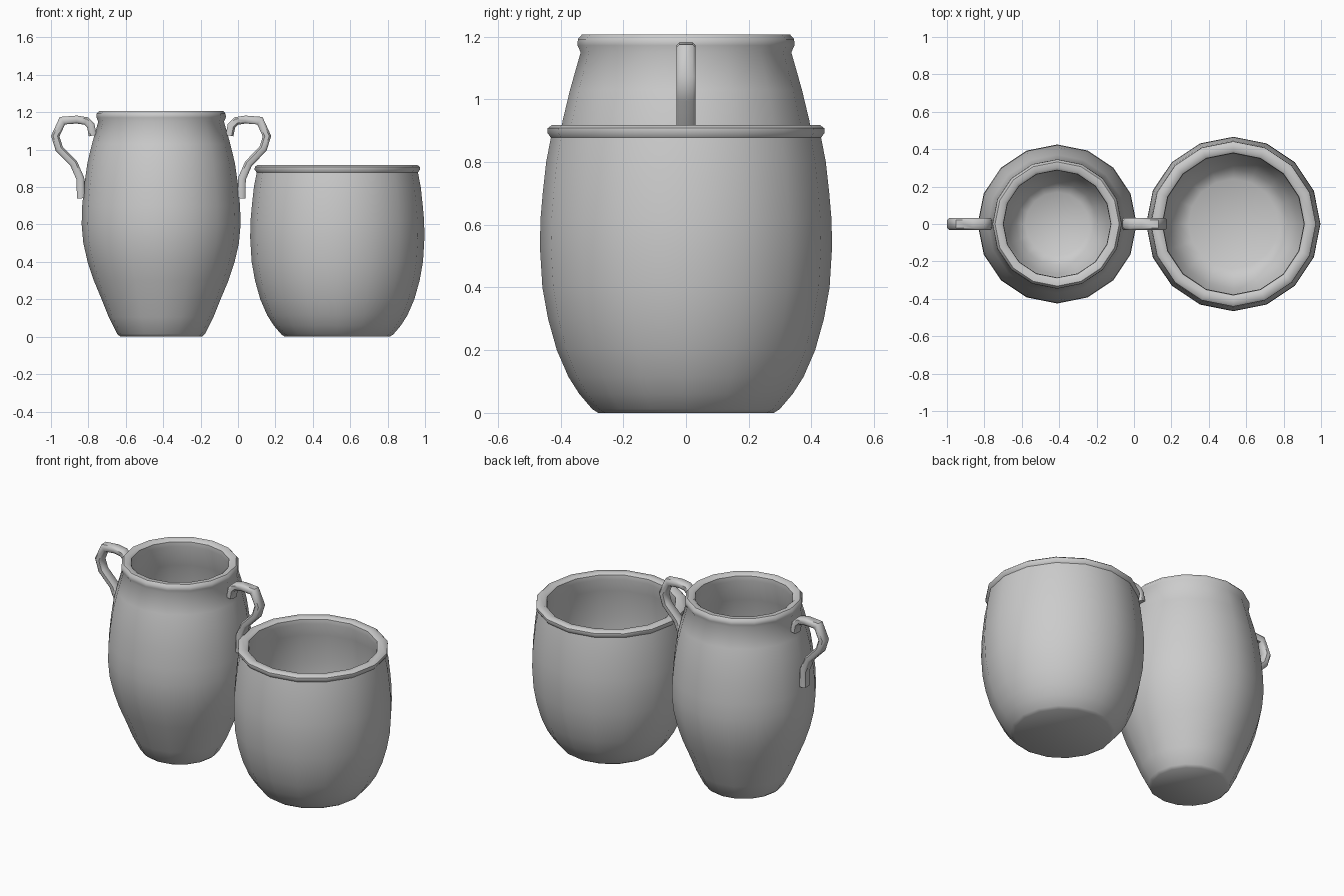
import bpy, bmesh, math
from mathutils import Vector

if "Cube" in bpy.data.objects:
    bpy.data.objects.remove(bpy.data.objects["Cube"])

clay = bpy.data.materials.new("light grey clay")
clay.diffuse_color = (0.6, 0.6, 0.6, 1)
clay.use_nodes = True
clay.node_tree.nodes["Principled BSDF"].inputs["Base Color"].default_value = clay.diffuse_color


def finish(bm, name, x):
    bmesh.ops.recalc_face_normals(bm, faces=bm.faces[:])
    me = bpy.data.meshes.new(name)
    bm.to_mesh(me)
    bm.free()
    me.materials.append(clay)
    ob = bpy.data.objects.new(name, me)
    ob.location.x = x
    bpy.context.collection.objects.link(ob)
    bpy.ops.object.select_all(action='DESELECT')
    bpy.context.view_layer.objects.active = ob
    ob.select_set(True)
    bpy.ops.object.shade_smooth_by_angle(angle=math.radians(45))
    return ob


def skin(bm, rings):
    """Bridge a list of closed vertex rings and cap both ends."""
    for a, b in zip(rings, rings[1:]):
        n = len(a)
        for i in range(n):
            bm.faces.new((a[i], a[(i + 1) % n], b[(i + 1) % n], b[i]))
    bm.faces.new(rings[0])
    bm.faces.new(rings[-1])


def pot(name, x, profile, sides=16):
    bm = bmesh.new()
    ang = [2 * math.pi * i / sides for i in range(sides)]
    rings = [[bm.verts.new((r * math.cos(a), r * math.sin(a), z)) for a in ang]
             for r, z in profile]
    skin(bm, rings)
    finish(bm, name, x)


def handle(name, x, path, side):
    """Sweep a chamfered rectangle along a path in the xz plane."""
    bm = bmesh.new()
    w, t, c = 0.031, 0.021, 0.010
    section = [(w, t - c), (w - c, t), (c - w, t), (-w, t - c),
               (-w, c - t), (c - w, -t), (w - c, -t), (w, c - t)]
    pts = [Vector((px * side, 0, pz)) for px, pz in path]
    rings = []
    for i, p in enumerate(pts):
        d0 = (p - pts[i - 1]).normalized() if i else (pts[1] - p).normalized()
        d1 = (pts[i + 1] - p).normalized() if i < len(pts) - 1 else d0
        tan = (d0 + d1).normalized()
        nor = Vector((-tan.z, 0, tan.x)) / max(tan.dot(d0), 0.7)
        rings.append([bm.verts.new(p + Vector((0, u, 0)) + nor * v)
                      for u, v in section])
    skin(bm, rings)
    finish(bm, name, x)


# tall jar: outer wall, rolled rim, inner wall
pot("tall_jar", -0.411, [
    (0.218, 0), (0.235, 0.015), (0.28, 0.105), (0.318, 0.2), (0.36, 0.3),
    (0.393, 0.4), (0.416, 0.5), (0.425, 0.6), (0.422, 0.7), (0.41, 0.82),
    (0.394, 0.93), (0.37, 1.03), (0.336, 1.15),
    (0.346, 1.172), (0.345, 1.192), (0.332, 1.207), (0.302, 1.207),
    (0.288, 1.195), (0.286, 1.165),
    (0.32, 1.03), (0.345, 0.93), (0.372, 0.7), (0.375, 0.6), (0.345, 0.4),
    (0.27, 0.2), (0.22, 0.085), (0.17, 0.05)])

# wide pot
pot("wide_pot", 0.531, [
    (0.28, 0), (0.299, 0.012), (0.34, 0.06), (0.375, 0.115), (0.412, 0.2),
    (0.44, 0.3), (0.458, 0.4), (0.466, 0.53), (0.464, 0.62), (0.457, 0.7),
    (0.446, 0.8), (0.431, 0.878),
    (0.442, 0.893), (0.441, 0.908), (0.428, 0.918), (0.395, 0.918),
    (0.38, 0.908), (0.377, 0.88),
    (0.396, 0.8), (0.415, 0.62), (0.415, 0.5), (0.395, 0.3),
    (0.345, 0.16), (0.295, 0.08), (0.24, 0.05)])

# matching jar handles on both sides
loop = [(0.34, 1.075), (0.366, 1.075), (0.376, 1.128), (0.401, 1.153),
        (0.451, 1.161), (0.528, 1.155), (0.566, 1.072), (0.545, 1.005),
        (0.467, 0.925), (0.432, 0.845), (0.429, 0.74)]
loop = loop[1:]
for side, label in ((-1, "left"), (1, "right")):
    handle("jar_handle_" + label, -0.411, loop, side)
